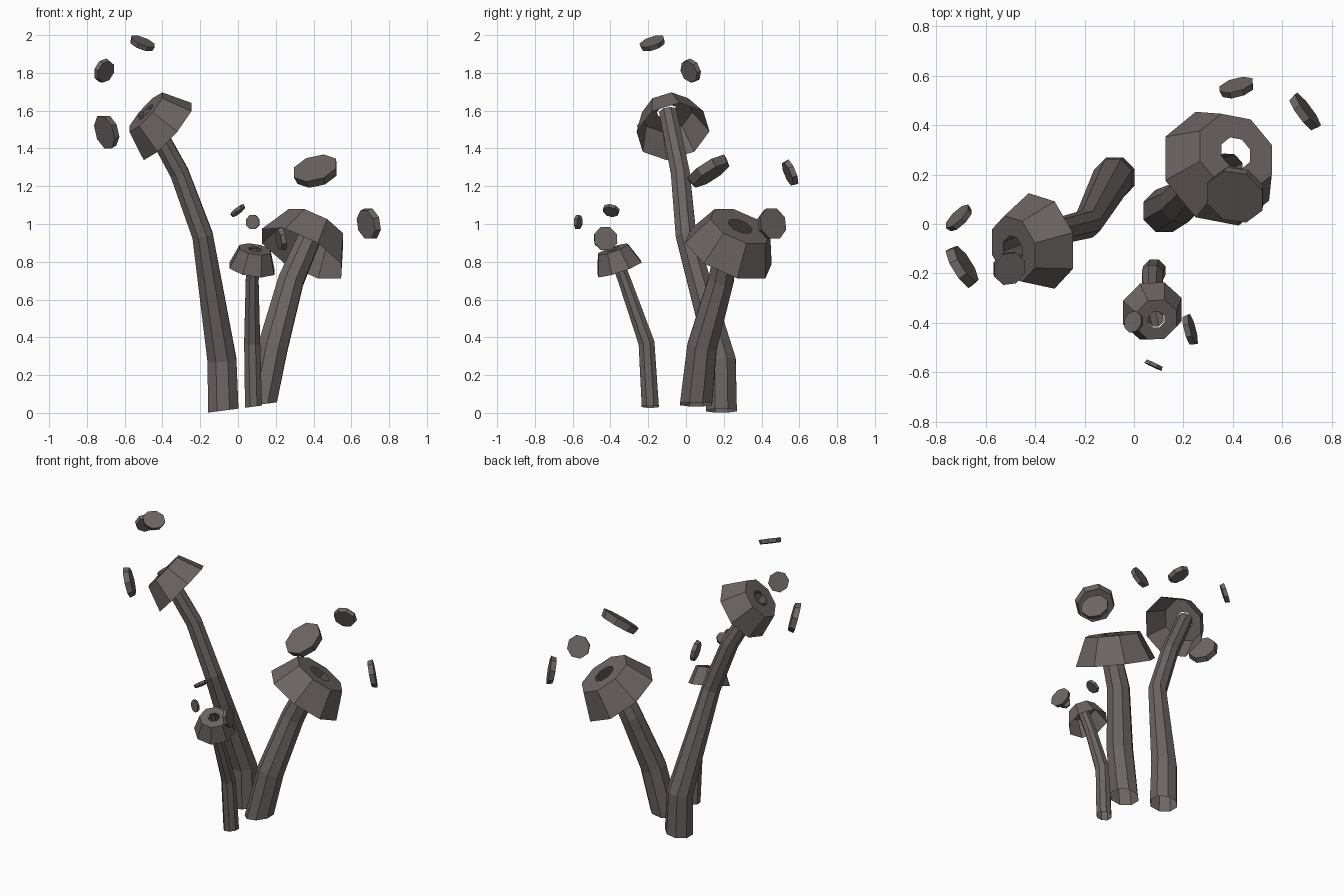
import bpy, bmesh, math
from mathutils import Vector

if "Cube" in bpy.data.objects:
    bpy.data.objects.remove(bpy.data.objects["Cube"])

SIDES = 8

# Dark warm grey used on every part
dark = bpy.data.materials.new("dark_grey")
dark.diffuse_color = (0.15, 0.13, 0.127, 1)
dark.use_nodes = True
dark.node_tree.nodes["Principled BSDF"].inputs["Base Color"].default_value = dark.diffuse_color

def ring(bm, centre, normal, radius):
    """Octagonal ring of vertices perpendicular to normal."""
    n = Vector(normal).normalized()
    ref = Vector((1, 0, 0)) if abs(n.x) < 0.75 else Vector((0, 0, 1))
    u = (ref - n * ref.dot(n)).normalized()
    v = n.cross(u)
    out = []
    for i in range(SIDES):
        a = 2 * math.pi * (i + 0.5) / SIDES
        out.append(bm.verts.new(Vector(centre) + radius * (u * math.cos(a) + v * math.sin(a))))
    return out

def loft(name, sections, capped=False):
    """Join (centre, normal, radius) rings into one faceted skin."""
    bm = bmesh.new()
    rings = [ring(bm, *s) for s in sections]
    for a, b in zip(rings, rings[1:]):
        for i in range(SIDES):
            j = (i + 1) % SIDES
            bm.faces.new((a[i], a[j], b[j], b[i]))
    if capped:
        bm.faces.new(rings[0][::-1])
        bm.faces.new(rings[-1])
    mesh = bpy.data.meshes.new(name)
    bm.to_mesh(mesh)
    bm.free()
    mesh.materials.append(dark)
    bpy.context.collection.objects.link(bpy.data.objects.new(name, mesh))

def stem(name, path):
    pts = [Vector(p[:3]) for p in path]
    sections = []
    for i, p in enumerate(pts):
        if i == 0:
            n = Vector((-0.13, 0, 1))
        elif i == len(pts) - 1:
            n = p - pts[i - 1]
        else:
            n = (p - pts[i - 1]).normalized() + (pts[i + 1] - p).normalized()
        sections.append((p, n, path[i][3]))
    loft(name, sections)

def cap(name, top, axis, radius, height):
    """Thin open-bottomed cap: rim, shoulder, central hole."""
    a = Vector(axis).normalized()
    top = Vector(top)
    loft(name, [(top - a * height, a, radius), (top, a, radius * 0.69), (top, a, radius * 0.275)])

def disc(name, centre, normal, radius):
    n = Vector(normal).normalized()
    c = Vector(centre)
    h = radius * 0.19
    loft(name, [(c - n * h, n, radius * 0.92), (c + n * h, n, radius)], capped=True)

# Stems: hollow bent tubes (x, y, z, radius)
stem("tall_stem", [(-0.078, 0.188, 0.012, 0.088), (-0.085, 0.187, 0.28, 0.083),
                   (-0.188, 0.0, 0.94, 0.059), (-0.31, -0.03, 1.27, 0.054), (-0.488, -0.096, 1.595, 0.05)])
stem("wide_stem", [(0.122, 0.053, 0.045, 0.092), (0.185, 0.085, 0.35, 0.085),
                   (0.28, 0.185, 0.7, 0.073), (0.385, 0.225, 0.94, 0.064)])
stem("small_stem", [(0.082, -0.189, 0.033, 0.049), (0.075, -0.209, 0.37, 0.046),
                    (0.075, -0.325, 0.7, 0.037), (0.087, -0.385, 0.86, 0.034)])

# Caps
cap("tall_cap", (-0.488, -0.1, 1.592), (-0.73, -0.2, 0.65), 0.2, 0.157)
cap("wide_cap", (0.412, 0.287, 0.988), (0.43, 0.36, 0.82), 0.252, 0.175)
cap("small_cap", (0.09, -0.387, 0.866), (0.15, -0.32, 0.93), 0.13, 0.11)

# Floating spore discs: centre, facing, radius
spores = [
    ((-0.507, -0.177, 1.955), (0.35, -0.30, 0.89), 0.071),
    ((-0.707, 0.023, 1.81), (-0.66, 0.66, 0.30), 0.066),
    ((-0.693, -0.17, 1.49), (-0.80, -0.50, -0.25), 0.095),
    ((0.413, 0.122, 1.277), (-0.24, -0.52, 0.82), 0.125),
    ((0.69, 0.452, 1.0), (0.79, 0.58, 0.18), 0.088),
    ((0.416, 0.55, 1.27), (-0.25, 0.88, 0.36), 0.074),
    ((0.0, -0.397, 1.07), (-0.60, 0.20, 0.75), 0.046),
    ((0.08, -0.57, 1.01), (-0.42, -0.90, 0.05), 0.041),
    ((0.226, -0.428, 0.92), (0.94, 0.25, 0.18), 0.067),
]
for i, s in enumerate(spores):
    disc(f"spore_disc_{i + 1}", *s)
